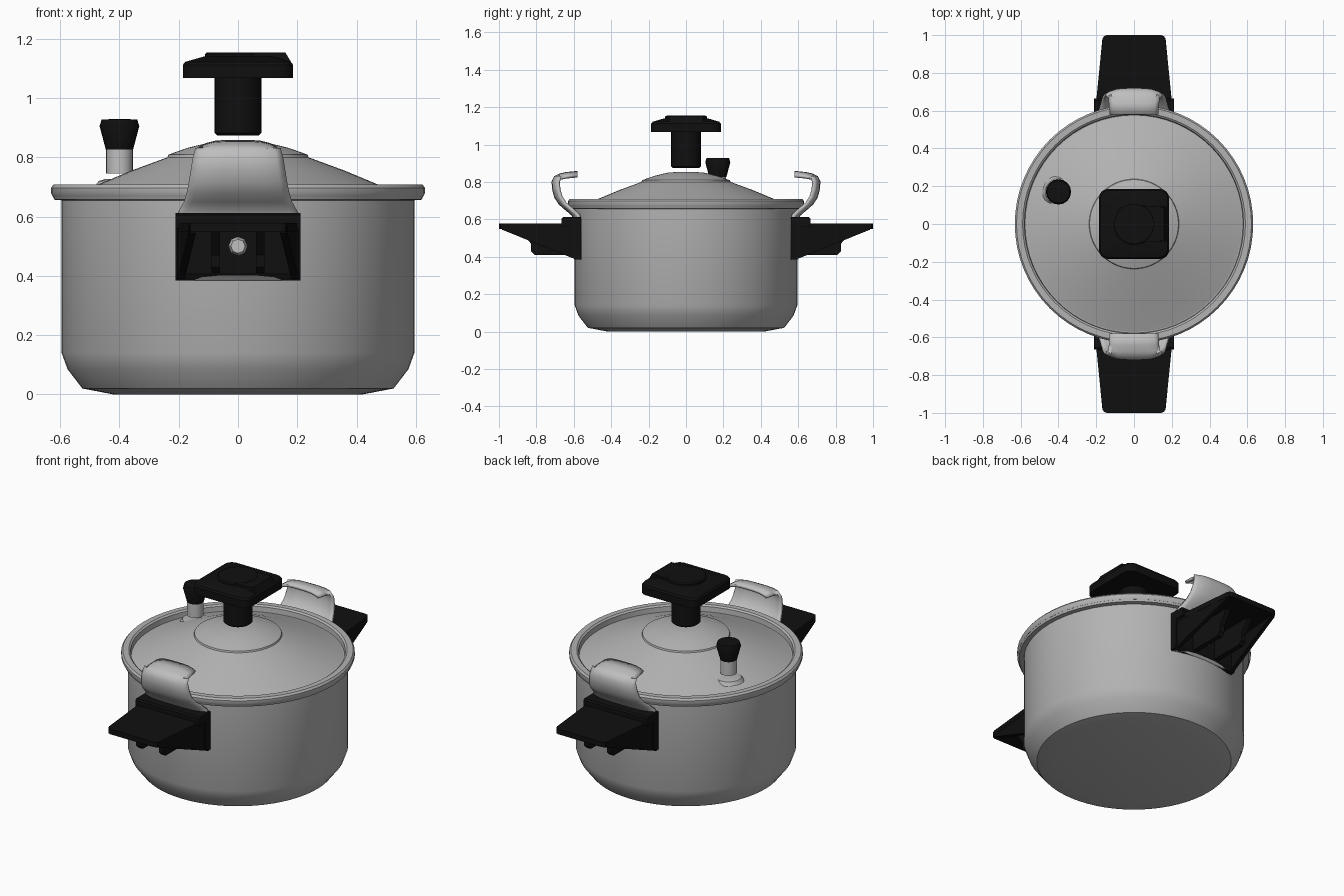
import bpy, bmesh, math
from mathutils import Matrix

if "Cube" in bpy.data.objects:
    bpy.data.objects.remove(bpy.data.objects["Cube"])


def material(name, v):
    m = bpy.data.materials.new(name)
    m.diffuse_color = (v, v, v, 1)
    m.use_nodes = True
    m.node_tree.nodes["Principled BSDF"].inputs["Base Color"].default_value = m.diffuse_color
    return m


STEEL = material("brushed_steel", 0.45)
BRIGHT = material("bright_steel", 0.52)
BLACK = material("black_plastic", 0.005)


def finish(name, bm, mat, angle=35, bevel=0):
    bmesh.ops.recalc_face_normals(bm, faces=bm.faces)
    me = bpy.data.meshes.new(name)
    bm.to_mesh(me)
    bm.free()
    ob = bpy.data.objects.new(name, me)
    bpy.context.collection.objects.link(ob)
    me.materials.append(mat)
    if bevel:
        b = ob.modifiers.new("bevel", "BEVEL")
        b.width, b.segments = bevel, 2
    bpy.ops.object.select_all(action="DESELECT")
    ob.select_set(True)
    bpy.context.view_layer.objects.active = ob
    bpy.ops.object.shade_smooth_by_angle(angle=math.radians(angle))
    return ob


def lathe(name, profile, mat, n=64, at=(0, 0, 0), angle=35):
    """Spin an (r, z) profile about z; r = 0 closes to a pole."""
    bm = bmesh.new()
    vs = [bm.verts.new((r, 0, z)) for r, z in profile]
    es = [bm.edges.new(p) for p in zip(vs, vs[1:])]
    bmesh.ops.spin(bm, geom=vs + es, axis=(0, 0, 1), cent=(0, 0, 0),
                   angle=2 * math.pi, steps=n)
    bmesh.ops.remove_doubles(bm, verts=bm.verts, dist=1e-5)
    bmesh.ops.translate(bm, verts=bm.verts, vec=at)
    return finish(name, bm, mat, angle)


def loft(bm, rings):
    """Closed solid through matching rings of points."""
    rows = [[bm.verts.new(p) for p in r] for r in rings]
    n = len(rows[0])
    for a, b in zip(rows, rows[1:]):
        for i in range(n):
            j = (i + 1) % n
            bm.faces.new((a[i], a[j], b[j], b[i]))
    bm.faces.new(rows[0])
    bm.faces.new(rows[-1])


def round_square(h, z, rad):
    pts = []
    for k, (sx, sy) in enumerate(((1, 1), (-1, 1), (-1, -1), (1, -1))):
        for i in range(5):
            a = math.pi / 2 * (k + i / 4)
            pts.append((sx * (h - rad) + rad * math.cos(a),
                        sy * (h - rad) + rad * math.sin(a), z))
    return pts


# pot with rounded base and rim flange
lathe("pot_body", [(0, 0), (0.42, 0), (0.525, 0.02), (0.575, 0.085), (0.595, 0.14),
                   (0.595, 0.655), (0.62, 0.657), (0.625, 0.67), (0.56, 0.67)], STEEL)

# lid: rolled rim, groove, cone and raised cap
lathe("lid", [(0.59, 0.668), (0.625, 0.668), (0.631, 0.68), (0.631, 0.697), (0.622, 0.708),
              (0.59, 0.708), (0.58, 0.70), (0.577, 0.668), (0.48, 0.705), (0.36, 0.755),
              (0.238, 0.80), (0.235, 0.809), (0.17, 0.832), (0.10, 0.849), (0.05, 0.853),
              (0, 0.854)], STEEL)

# lid knob: stem, square grip, disc and tongue
lathe("knob_stem", [(0, 0.874), (0.07, 0.874), (0.079, 0.882), (0.079, 1.08), (0, 1.08)],
      BLACK, 32)
bm = bmesh.new()
loft(bm, [round_square(0.186, 1.067, 0.05), round_square(0.186, 1.112, 0.05),
          round_square(0.178, 1.122, 0.045), round_square(0.115, 1.14, 0.03)])
finish("knob_grip", bm, BLACK)
lathe("knob_disc", [(0, 1.12), (0.112, 1.12), (0.112, 1.148), (0.105, 1.154), (0, 1.154)],
      BLACK, 32)
bm = bmesh.new()
loft(bm, [[(0, -0.10, z), (x, -0.09, z), (x, 0.09, z), (0, 0.10, z)]
          for x, z in ((0.183, 1.115), (0.16, 1.153))])
finish("knob_tongue", bm, BLACK)

# pressure valve
V = (-0.4, 0.17, 0)
lathe("valve_seat", [(0.085, 0.70), (0.07, 0.72), (0.05, 0.726), (0, 0.726)], STEEL, 24, V)
lathe("valve_stem", [(0, 0.745), (0.045, 0.745), (0.045, 0.83), (0, 0.83)], BRIGHT, 24, V)
lathe("valve_cap", [(0, 0.826), (0.046, 0.826), (0.067, 0.905), (0.06, 0.928), (0, 0.929)],
      BLACK, 16, V)


def extrude_x(bm, prof, xa, xb):
    """Solid from a (y, z) profile between x functions of y."""
    loft(bm, [[(f(y), -y, z) for y, z in prof] for f in (xa, xb)])


def edge(y):  # half width of the tapering grip at distance y
    return 0.205 - (y - 0.6) * 0.1


def side_handle(tag, turn):
    rot = Matrix.Rotation(turn, 4, "Z")

    def done(name, bm, mat, **k):
        bmesh.ops.transform(bm, matrix=rot, verts=bm.verts)
        return finish(tag + "_" + name, bm, mat, **k)

    # mounting plate with raised top ledge
    bm = bmesh.new()
    extrude_x(bm, [(0.562, 0.385), (0.59, 0.385), (0.605, 0.41), (0.605, 0.56), (0.665, 0.56),
                   (0.665, 0.605), (0.655, 0.612), (0.562, 0.612)],
              lambda y: -0.211, lambda y: 0.211)
    done("handle_plate", bm, BLACK, angle=20)

    # flat grip with rounded tip
    bm = bmesh.new()
    out = [(-0.205, -0.6), (0.205, -0.6), (0.168, -0.975), (0.16, -0.993), (0.145, -1.0),
           (-0.145, -1.0), (-0.16, -0.993), (-0.168, -0.975)]
    loft(bm, [[(x, y, z) for x, y in out] for z in (0.548, 0.578)])
    done("handle_grip", bm, BLACK, angle=20)

    # tapering side walls and deeper inner ribs
    bm = bmesh.new()
    wall = [(0.6, 0.57), (0.985, 0.57), (0.985, 0.545), (0.6, 0.39)]
    rib = [(0.6, 0.57), (0.9, 0.57), (0.83, 0.47), (0.83, 0.43), (0.81, 0.41), (0.6, 0.41)]
    for s in (-1, 1):
        extrude_x(bm, wall, lambda y: s * (edge(y) - 0.001), lambda y: s * (edge(y) - 0.025))
        extrude_x(bm, rib, lambda y: s * 0.06, lambda y: s * 0.09)
    done("handle_ribs", bm, BLACK, angle=20)

    # fixing bolt
    bm = bmesh.new()
    bmesh.ops.create_cone(bm, cap_ends=True, segments=8, radius1=0.034, radius2=0.024,
                          depth=0.03, matrix=Matrix.Translation((0, -0.615, 0.5))
                          @ Matrix.Rotation(math.pi / 2, 4, "X"))
    done("handle_bolt", bm, BRIGHT)

    # curved spring clip: rows of half width, distance, height
    rows = [(0.205, 0.592, 0.385), (0.205, 0.592, 0.59), (0.195, 0.605, 0.625),
            (0.18, 0.64, 0.655), (0.17, 0.675, 0.685), (0.162, 0.697, 0.72),
            (0.155, 0.708, 0.76), (0.148, 0.711, 0.80), (0.14, 0.70, 0.825),
            (0.135, 0.675, 0.837), (0.13, 0.64, 0.845), (0.125, 0.58, 0.851)]
    bm = bmesh.new()
    grid = []
    for w, d, z in rows:
        # sides wrap back toward the pot on the lower part
        wrap = 0.03 if z < 0.83 else 0.0
        row = [(t * w, -(d - wrap * t ** 4), z - (0.02 * t ** 4 if z > 0.83 else 0))
               for t in (-1, -0.85, -0.6, -0.3, 0, 0.3, 0.6, 0.85, 1)]
        grid.append([bm.verts.new(p) for p in row])
    for a, b in zip(grid, grid[1:]):
        for i in range(len(a) - 1):
            bm.faces.new((a[i], a[i + 1], b[i + 1], b[i]))
    ob = done("spring_clip", bm, BRIGHT, angle=50)
    # push the thickness toward the pot
    m = ob.modifiers.new("thickness", "SOLIDIFY")
    m.thickness, m.offset = 0.016, 0


side_handle("front", 0)
side_handle("back", math.pi)
